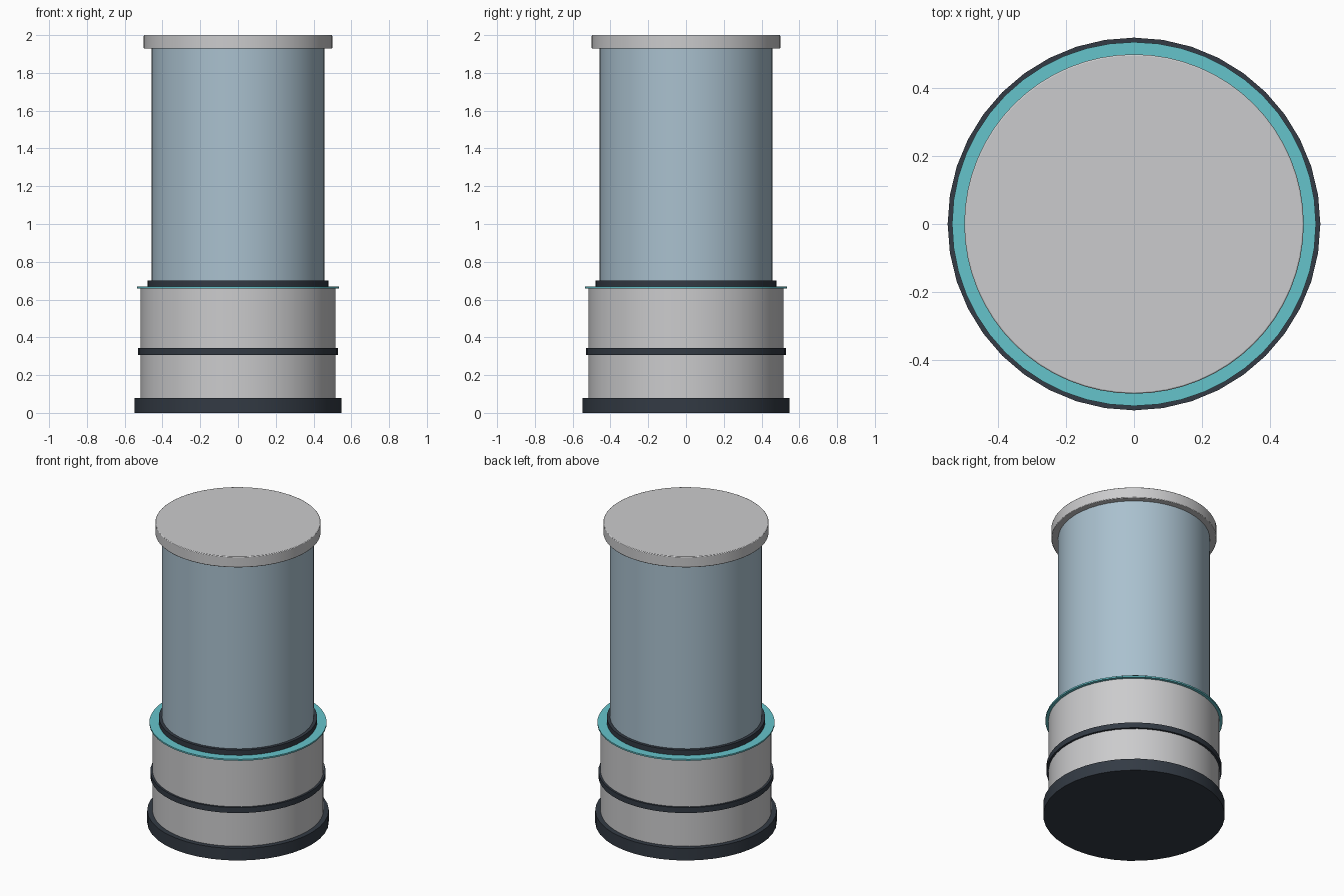
import bpy
import math

cube = bpy.data.objects.get("Cube")
if cube:
    bpy.data.objects.remove(cube, do_unlink=True)


def make_material(name, rgb):
    mat = bpy.data.materials.new(name)
    mat.use_nodes = True
    colour = (*rgb, 1.0)
    mat.diffuse_color = colour
    mat.node_tree.nodes["Principled BSDF"].inputs["Base Color"].default_value = colour
    return mat


metal = make_material("light grey metal", (0.60, 0.60, 0.61))
dark = make_material("dark slate", (0.033, 0.043, 0.058))
glass = make_material("pale blue glass", (0.40, 0.53, 0.62))
teal = make_material("teal glow", (0.13, 0.55, 0.60))


def disc(name, radius, bottom, top, mat, sides=48, bevel=0.0):
    """Upright cylinder between two heights, with optional softened rims."""
    bpy.ops.mesh.primitive_cylinder_add(
        vertices=sides, radius=radius, depth=top - bottom,
        location=(0, 0, (top + bottom) / 2))
    obj = bpy.context.object
    obj.name = name
    obj.data.materials.append(mat)
    if bevel:
        mod = obj.modifiers.new("soft rims", "BEVEL")
        mod.width = bevel
        mod.segments = 2
        mod.limit_method = "ANGLE"
        mod.angle_limit = math.radians(40)
    bpy.ops.object.shade_smooth_by_angle(angle=math.radians(30))
    return obj


# Pedestal
disc("base_plate", 0.548, 0.0, 0.08, dark, sides=40)
disc("pedestal_drum", 0.516, 0.08, 0.66, metal)
disc("pedestal_band", 0.529, 0.307, 0.343, dark)

# Glowing rim and seal under the tube
disc("glow_ring", 0.535, 0.658, 0.668, teal)
disc("tube_collar", 0.478, 0.668, 0.702, dark)

# Tube and lid
disc("glass_tube", 0.458, 0.70, 1.93, glass)
disc("top_cap", 0.499, 1.928, 2.0, metal, sides=64, bevel=0.004)
